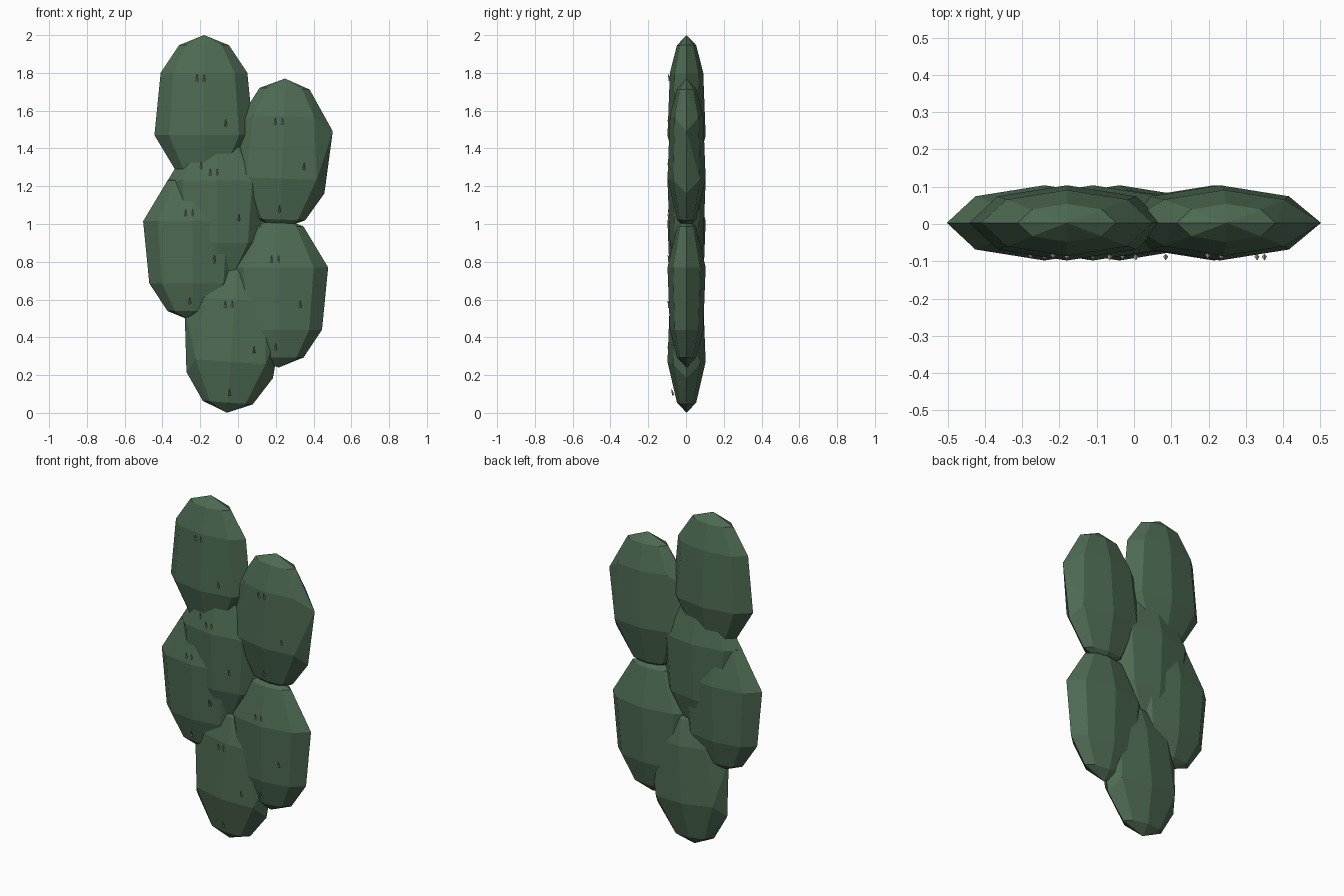
import bpy, bmesh, math
from mathutils import Matrix, Vector

if "Cube" in bpy.data.objects:
    bpy.data.objects.remove(bpy.data.objects["Cube"])


def material(name, rgb):
    m = bpy.data.materials.new(name)
    m.diffuse_color = (*rgb, 1)
    m.use_nodes = True
    m.node_tree.nodes["Principled BSDF"].inputs["Base Color"].default_value = m.diffuse_color
    return m


GREEN = material("pad_green", (0.075, 0.145, 0.085))
PALE = material("spine_pale", (0.42, 0.36, 0.27))
RX, RY, RZ = 0.265, 0.102, 0.4


def finish(bm, name, mat):
    bmesh.ops.recalc_face_normals(bm, faces=bm.faces)
    me = bpy.data.meshes.new(name)
    bm.to_mesh(me)
    bm.free()
    me.materials.append(mat)
    ob = bpy.data.objects.new(name, me)
    bpy.context.collection.objects.link(ob)
    return ob


# Eight-sided faceted pad; its widest level sits above or below the middle
HIGH = [(-0.866, 0.5), (-0.5, 0.866), (0.325, 0.99), (0.866, 0.5)]
LOW = [(-0.866, 0.5), (-0.325, 0.99), (0.5, 0.866), (0.866, 0.5)]


def pad(name, x, z, lean, side, face):
    bm = bmesh.new()
    mat = Matrix.Translation((x, 0.003, z)) @ Matrix.Rotation(math.radians(lean), 4, 'Y')
    add = lambda px, py, pz: bm.verts.new(mat @ Vector((px * RX, py * RY, pz * RZ)))
    bottom, top = add(0, 0, -1), add(0, 0, 1)
    cols = []
    for i in range(8):
        c, s = math.cos(i * math.pi / 4), math.sin(i * math.pi / 4)
        prof = face if abs(s) > 0.5 else side
        cols.append([bottom] + [add(c * r, s * r, h) for h, r in prof] + [top])
    for a, b in zip(cols, cols[1:] + cols[:1]):
        for k in range(5):
            ring = list(dict.fromkeys((a[k], b[k], b[k + 1], a[k + 1])))
            bm.faces.new(ring)
    bmesh.ops.triangulate(bm, faces=[f for f in bm.faces if len(f.verts) == 4])
    return finish(bm, name, GREEN)


# Small spines on the front of a pad
def spines(name, x, z):
    bm = bmesh.new()
    for dx, dz, y in ((-0.037, 0.175, -0.088), (0, 0.175, -0.09),
                      (0.115, -0.065, -0.092), (-0.015, -0.29, -0.072)):
        bmesh.ops.create_cone(bm, cap_ends=True, segments=4, radius1=0.007, radius2=0.001, depth=0.035,
                              matrix=Matrix.Translation((x + dx, y, z + dz)) @ Matrix.Rotation(math.radians(15), 4, 'X'))
    finish(bm, name, PALE)


PADS = [
    ("bottom_pad", -0.03, 0.40, 4, HIGH, LOW),
    ("lower_right_pad", 0.215, 0.64, 0, HIGH, HIGH),
    ("left_pad", -0.24, 0.885, 0, HIGH, HIGH),
    ("middle_pad", -0.11, 1.10, 0, HIGH, HIGH),
    ("upper_right_pad", 0.235, 1.37, 2, HIGH, LOW),
    ("top_pad", -0.18, 1.60, 0, LOW, LOW),
]
for p in PADS:
    pad(*p)
    spines(p[0].replace("pad", "spines"), p[1], p[2])
